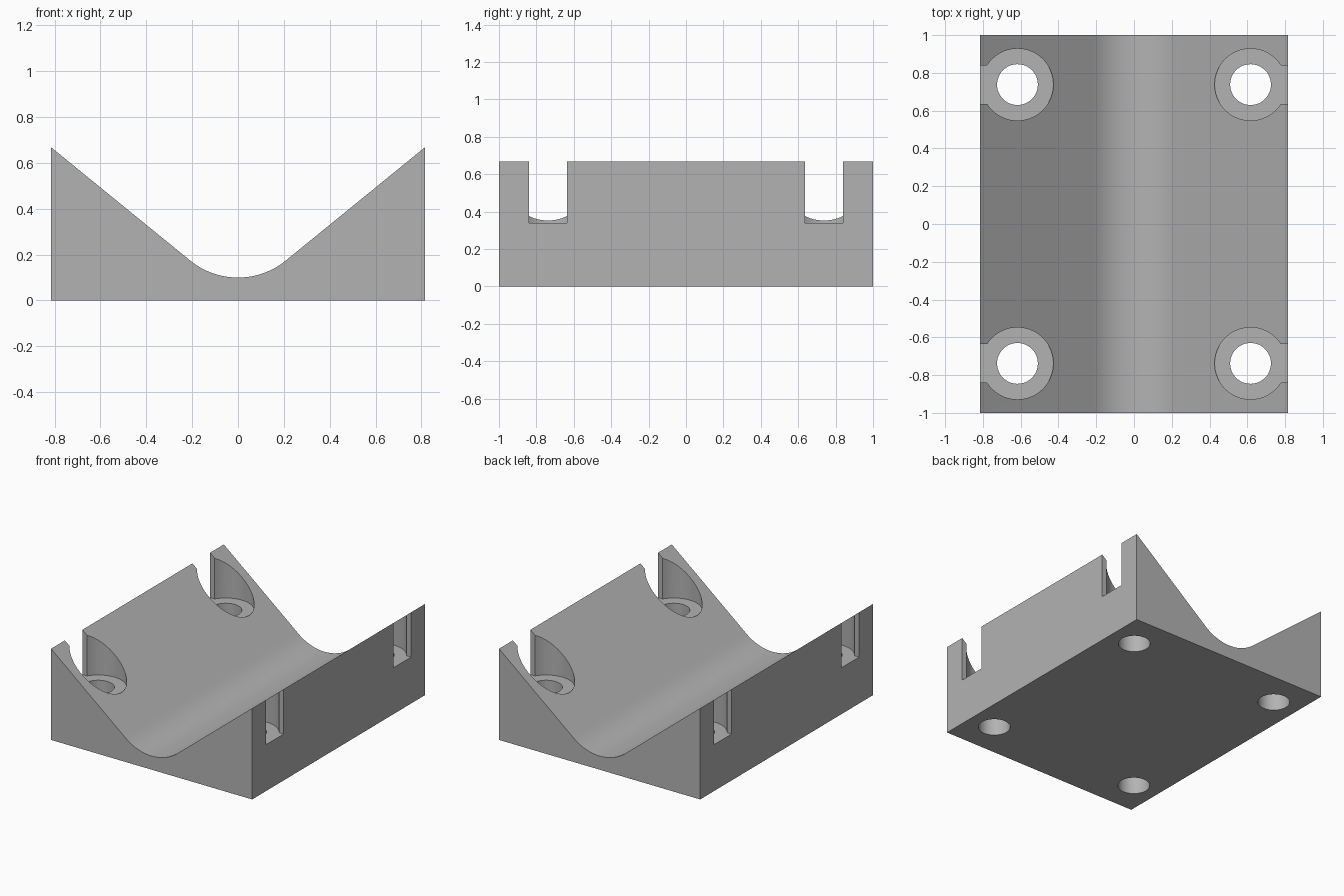
import bpy, bmesh
from math import sin, cos, pi, radians, asin

HALF_W, HALF_L, TOP = 0.815, 1.0, 0.668
BOLT_X, BOLT_Y, FLOOR = 0.617, 0.738, 0.34
BORE_R, HOLE_R, SLOT = 0.19, 0.108, 0.102

if "Cube" in bpy.data.objects:
    bpy.data.objects.remove(bpy.data.objects["Cube"])

grey = bpy.data.materials.new("plain grey")
grey.use_nodes = True
colour = (0.45, 0.45, 0.45, 1)
grey.diffuse_color = colour
grey.node_tree.nodes["Principled BSDF"].inputs["Base Color"].default_value = colour


def prism(name, points, offset):
    """Extrude a closed outline of 3D points along an offset."""
    bm = bmesh.new()
    face = bm.faces.new([bm.verts.new(p) for p in points])
    result = bmesh.ops.extrude_face_region(bm, geom=[face])
    verts = [v for v in result["geom"] if isinstance(v, bmesh.types.BMVert)]
    bmesh.ops.translate(bm, verts=verts, vec=offset)
    bmesh.ops.recalc_face_normals(bm, faces=bm.faces)
    mesh = bpy.data.meshes.new(name)
    bm.to_mesh(mesh)
    bm.free()
    mesh.materials.append(grey)
    obj = bpy.data.objects.new(name, mesh)
    bpy.context.collection.objects.link(obj)
    return obj


# Cradle block: rounded V profile run along y
R, BOTTOM, TILT = 0.33, 0.10, radians(39.3)
arc = [-TILT + 2 * TILT * i / 24 for i in range(25)]
profile = [(-HALF_W, 0), (-HALF_W, TOP)]
profile += [(R * sin(a), BOTTOM + R * (1 - cos(a))) for a in arc]
profile += [(HALF_W, TOP), (HALF_W, 0)]
block = prism("cradle_block", [(x, -HALF_L, z) for x, z in profile], (0, 2 * HALF_L, 0))

# Bolt holes and keyhole counterbores that open through the side walls
cutters = []
gap = asin(SLOT / BORE_R)
for sx in (-1, 1):
    for sy in (-1, 1):
        angles = [gap + (2 * pi - 2 * gap) * i / 64 for i in range(65)]
        key = [(BORE_R * cos(a), BORE_R * sin(a)) for a in angles]
        key += [(0.4, -SLOT), (0.4, SLOT)]
        ring = [2 * pi * i / 48 for i in range(48)]
        hole = [(HOLE_R * cos(a), HOLE_R * sin(a)) for a in ring]
        for name, outline, z, height in (("counterbore_cutter", key, FLOOR, 1),
                                         ("bolt_hole_cutter", hole, -0.2, 1)):
            points = [(sx * (BOLT_X + x), sy * BOLT_Y + y, z) for x, y in outline]
            cutters.append(prism(name, points, (0, 0, height)))

bpy.context.view_layer.objects.active = block
block.select_set(True)
for cutter in cutters:
    cutter.hide_render = True
    mod = block.modifiers.new("cut", "BOOLEAN")
    mod.operation, mod.solver, mod.object = "DIFFERENCE", "EXACT", cutter
    bpy.ops.object.modifier_apply(modifier=mod.name)
    bpy.data.objects.remove(cutter)

bpy.ops.object.shade_smooth_by_angle(angle=radians(25))
